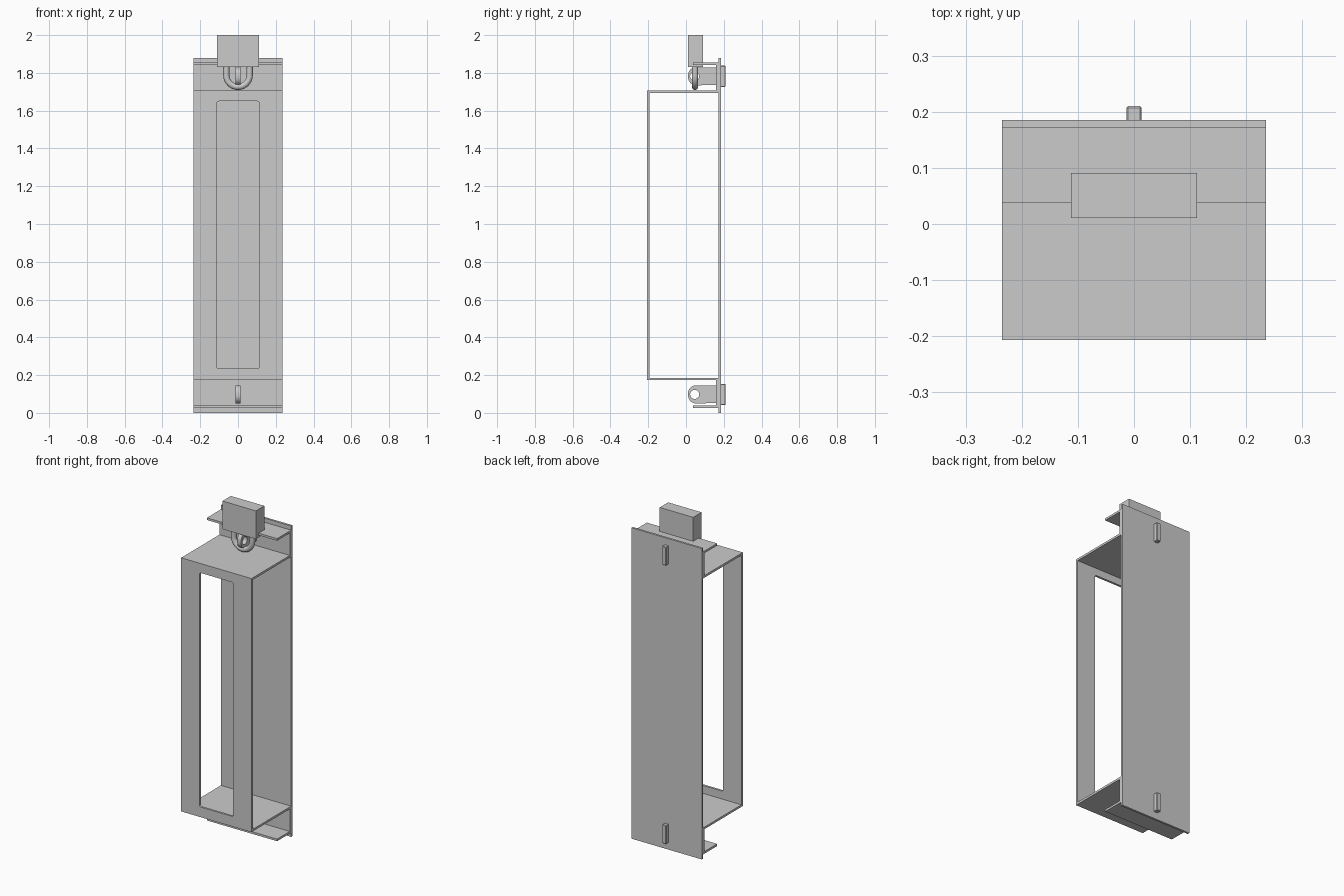
import bpy, bmesh, math
from mathutils import Vector

if "Cube" in bpy.data.objects:
    bpy.data.objects.remove(bpy.data.objects["Cube"])

MID_Z = 0.94   # the bracket is symmetric about this height


def prism(name, pts, base, along):
    """Extrude a closed outline of 3D points along a vector."""
    bm = bmesh.new()
    face = bm.faces.new([bm.verts.new(base + p) for p in pts])
    ext = bmesh.ops.extrude_face_region(bm, geom=[face])
    bmesh.ops.translate(bm, vec=along, verts=[g for g in ext["geom"] if isinstance(g, bmesh.types.BMVert)])
    bmesh.ops.recalc_face_normals(bm, faces=bm.faces[:])
    me = bpy.data.meshes.new(name)
    bm.to_mesh(me)
    bm.free()
    ob = bpy.data.objects.new(name, me)
    bpy.context.collection.objects.link(ob)
    return ob


def side_prism(name, yz, x):
    """Outline in the y-z plane, extruded across x from -x to x."""
    return prism(name, [Vector((0, y, z)) for y, z in yz], Vector((-x, 0, 0)), Vector((2 * x, 0, 0)))


def box(name, x, y0, y1, z0, z1):
    return side_prism(name, [(y0, z0), (y1, z0), (y1, z1), (y0, z1)], x)


def activate(ob):
    bpy.ops.object.select_all(action='DESELECT')
    ob.select_set(True)
    bpy.context.view_layer.objects.active = ob


def cut(ob, cutter):
    mod = ob.modifiers.new("cut", 'BOOLEAN')
    mod.operation = 'DIFFERENCE'
    mod.solver = 'EXACT'
    mod.object = cutter
    activate(ob)
    bpy.ops.object.modifier_apply(modifier=mod.name)
    bpy.data.objects.remove(cutter)


def bevel(ob, width):
    mod = ob.modifiers.new("edge", 'BEVEL')
    mod.width = width
    mod.segments = 1
    activate(ob)
    bpy.ops.object.modifier_apply(modifier=mod.name)


def arc(cy, cz, r, a0, a1, n):
    return [(cy + r * math.cos(math.radians(a0 + (a1 - a0) * i / n)),
             cz + r * math.sin(math.radians(a0 + (a1 - a0) * i / n))) for i in range(n + 1)]


# back plate
box("back_plate", 0.235, 0.172, 0.185, 0, 1.88)

# bent sheet cover: lip, flange, box section, then the same mirrored below
upper = [(0.038, 1.855), (0.172, 1.855), (0.172, 1.694), (-0.194, 1.694)]
inner = [(-0.207, 1.707), (0.159, 1.707), (0.159, 1.842), (0.038, 1.842)]
flip = lambda pts: [(y, 2 * MID_Z - z) for y, z in reversed(pts)]
cover = side_prism("front_cover", upper + flip(upper) + flip(inner) + inner, 0.235)

# rounded window in the front face of the cover
r, hx, z0, z1 = 0.012, 0.113, 0.234, 1.65
outline = []
for cx, cz, a in ((hx - r, z1 - r, 0), (r - hx, z1 - r, 90), (r - hx, z0 + r, 180), (hx - r, z0 + r, 270)):
    outline += arc(cx, cz, r, a, a + 90, 4)
cut(cover, prism("window_cutter", [Vector((x, 0, z)) for x, z in outline],
                 Vector((0, -0.25, 0)), Vector((0, 0.1, 0))))

# locking tabs with a padlock hole in front and a head behind the plate
for label, zc in (("upper", 2 * MID_Z - 0.098), ("lower", 0.098)):
    front = arc(0.053, zc + 0.006, 0.042, 90, 180, 8) + arc(0.053, zc - 0.006, 0.042, 180, 270, 8)
    tab = side_prism(label + "_tab", front + [(0.155, zc - 0.046), (0.18, zc - 0.046),
                                              (0.18, zc + 0.046), (0.155, zc + 0.046)], 0.013)
    cut(tab, side_prism("hole_cutter", arc(0.046, zc, 0.024, 0, 345, 23), 0.05))
    activate(tab)
    bpy.ops.object.shade_smooth_by_angle(angle=math.radians(30))
    head = box(label + "_tab_head", 0.0135, 0.178, 0.21, zc - 0.056, zc + 0.056)
    bevel(head, 0.003)

# padlock body
box("padlock_body", 0.112, 0.011, 0.091, 1.83, 2.0)

# padlock shackle hanging through the upper tab
path = [(-0.062, 1.86)] + arc(0, 1.788, 0.062, 180, 360, 20) + [(0.062, 1.86)]
cu = bpy.data.curves.new("padlock_shackle", 'CURVE')
cu.dimensions = '3D'
cu.bevel_depth = 0.0165
cu.bevel_resolution = 4
sp = cu.splines.new('POLY')
sp.points.add(len(path) - 1)
for p, (x, z) in zip(sp.points, path):
    p.co = (x, 0.048, z, 1)
shackle = bpy.data.objects.new("padlock_shackle", cu)
bpy.context.collection.objects.link(shackle)
activate(shackle)
bpy.ops.object.convert(target='MESH')
bpy.ops.object.shade_smooth_by_angle(angle=math.radians(40))
